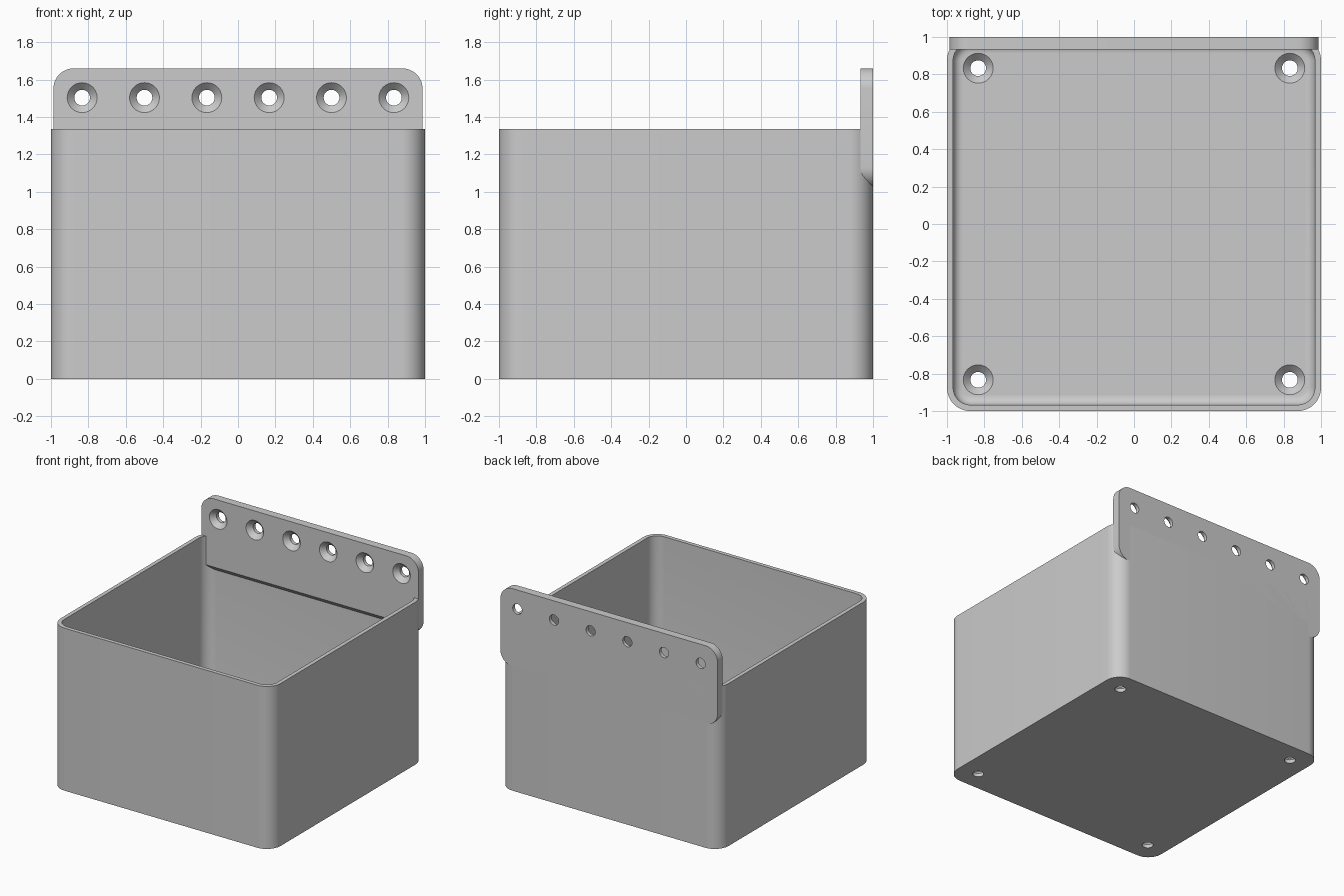
import bpy, bmesh, math
from mathutils import Vector

cube = bpy.data.objects.get("Cube")
if cube:
    bpy.data.objects.remove(cube, do_unlink=True)

grey = bpy.data.materials.new("light grey")
grey.use_nodes = True
grey.diffuse_color = (0.6, 0.6, 0.6, 1)
grey.node_tree.nodes["Principled BSDF"].inputs["Base Color"].default_value = (0.6, 0.6, 0.6, 1)

HEIGHT, WALL, FLOOR = 1.335, 0.033, 0.067
PLATE_FRONT, PLATE_TOP, PLATE_BOTTOM = 0.933, 1.66, 1.02
HOLE, SINK = 0.042, 0.08


def rounded_rect(half_w, half_h, radius, steps=12):
    """Corner points of a rounded rectangle, counter-clockwise."""
    points = []
    for i, (sx, sy) in enumerate([(1, 1), (-1, 1), (-1, -1), (1, -1)]):
        for k in range(steps + 1):
            a = (i + k / steps) * math.pi / 2
            points.append((sx * (half_w - radius) + radius * math.cos(a),
                           sy * (half_h - radius) + radius * math.sin(a)))
    return points


def loft(bm, rings):
    """Skin a list of rings and cap both ends."""
    loops = [[bm.verts.new(p) for p in ring] for ring in rings]
    for a, b in zip(loops, loops[1:]):
        for i in range(len(a)):
            j = (i + 1) % len(a)
            bm.faces.new((a[i], a[j], b[j], b[i]))
    bm.faces.new(loops[0][::-1])
    bm.faces.new(loops[-1])


def make_object(name, bm):
    bmesh.ops.recalc_face_normals(bm, faces=bm.faces)
    mesh = bpy.data.meshes.new(name)
    bm.to_mesh(mesh)
    bm.free()
    mesh.materials.append(grey)
    obj = bpy.data.objects.new(name, mesh)
    bpy.context.collection.objects.link(obj)
    return obj


def drill(obj, centres, axis, thickness):
    """Cut countersunk screw holes; axis points out of the sunk side."""
    bm = bmesh.new()
    turn = Vector((0, 0, 1)).rotation_difference(Vector(axis))
    slope = SINK - HOLE
    profile = [(HOLE, -thickness - 0.05), (HOLE, -slope), (SINK, 0), (SINK, 0.02)]
    for c in centres:
        rings = []
        for r, h in profile:
            rings.append([Vector(c) + turn @ Vector((r * math.cos(a), r * math.sin(a), h))
                          for a in (k * math.tau / 32 for k in range(32))])
        loft(bm, rings)
    cutter = make_object("hole_cutter", bm)
    cutter.hide_render = True
    mod = obj.modifiers.new("screw_holes", 'BOOLEAN')
    mod.operation, mod.solver, mod.object = 'DIFFERENCE', 'EXACT', cutter
    select(obj)
    bpy.ops.object.modifier_apply(modifier=mod.name)
    bpy.data.objects.remove(cutter, do_unlink=True)


def select(obj):
    bpy.ops.object.select_all(action='DESELECT')
    obj.select_set(True)
    bpy.context.view_layer.objects.active = obj


def smooth(obj):
    select(obj)
    bpy.ops.object.shade_smooth_by_angle(angle=math.radians(30))


# Open box: outer wall, rim, inner wall, filleted floor
FILLET = 0.05
levels = [(0, 0), (0, HEIGHT), (WALL, HEIGHT)]
for k in range(7):
    a = k / 6 * math.pi / 2
    levels.append((WALL + FILLET * (1 - math.cos(a)), FLOOR + FILLET * (1 - math.sin(a))))
bm = bmesh.new()
loft(bm, [[(x, y, z) for x, y in rounded_rect(1 - d, 1 - d, 0.125 - d)] for d, z in levels])
box = make_object("open_box", bm)
drill(box, [(x, y, FLOOR) for x in (-0.833, 0.833) for y in (-0.833, 0.833)], (0, 0, 1), FLOOR)
smooth(box)

# Mounting plate along the back, with its underside sloped
mid = (PLATE_TOP + PLATE_BOTTOM) / 2
outline = rounded_rect(0.987, (PLATE_TOP - PLATE_BOTTOM) / 2, 0.11)
bm = bmesh.new()
loft(bm, [[(x, y, mid + z) for x, z in outline] for y in (PLATE_FRONT, 1)])
cut = bmesh.ops.bisect_plane(bm, geom=bm.verts[:] + bm.edges[:] + bm.faces[:],
                             plane_co=(0, 1, PLATE_BOTTOM + 0.005), plane_no=(0, -0.75, -0.67),
                             clear_outer=True)
bmesh.ops.holes_fill(bm, edges=[e for e in bm.edges if e.is_boundary], sides=0)
plate = make_object("mounting_plate", bm)
drill(plate, [((i - 2.5) / 3, PLATE_FRONT, 1.503) for i in range(6)], (0, -1, 0), 1 - PLATE_FRONT)
smooth(plate)
